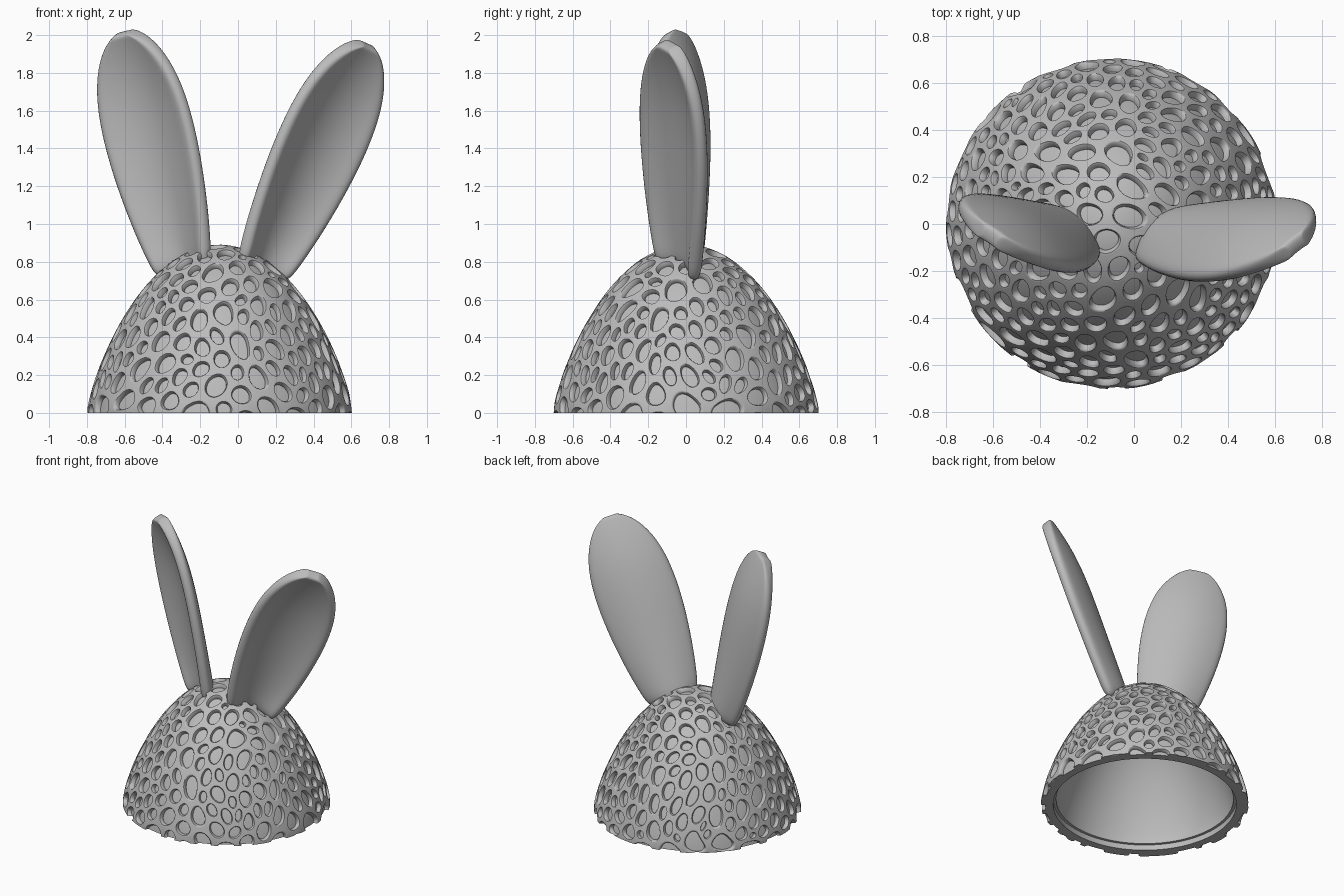
import bpy, bmesh, math, random
from mathutils import Vector

cube = bpy.data.objects.get("Cube")
if cube:
    bpy.data.objects.remove(cube)

random.seed(4)
AXIS_X = -0.095          # the dome sits off centre
R, H, POWER = 0.675, 0.86, 1.3

grey = bpy.data.materials.new("plain grey")
grey.use_nodes = True
COLOUR = (0.5, 0.5, 0.5, 1)
grey.diffuse_color = COLOUR
grey.node_tree.nodes["Principled BSDF"].inputs["Base Color"].default_value = COLOUR


def add_object(name, bm, smooth=True):
    bmesh.ops.recalc_face_normals(bm, faces=bm.faces[:])
    mesh = bpy.data.meshes.new(name)
    bm.to_mesh(mesh)
    bm.free()
    mesh.materials.append(grey)
    for p in mesh.polygons:
        p.use_smooth = smooth
    obj = bpy.data.objects.new(name, mesh)
    bpy.context.collection.objects.link(obj)
    return obj


def smooth_by_angle(obj, degrees):
    bpy.ops.object.select_all(action='DESELECT')
    obj.select_set(True)
    bpy.context.view_layer.objects.active = obj
    bpy.ops.object.shade_smooth_by_angle(angle=math.radians(degrees))


def dome_radius(z, radius=R, height=H):
    return radius * math.sqrt(max(0, 1 - abs(z / height) ** POWER))


def onto_dome(p, lift=1.0):
    """Scale a point from the origin until it lies on the dome surface."""
    for _ in range(8):
        f = (p.x ** 2 + p.y ** 2) / (R * lift) ** 2 + abs(p.z / (H * lift)) ** POWER
        p = p * f ** -0.6
    return p


# Hollow shell: outer wall, rim, stepped lip and inner wall, revolved
def build_shell():
    steps = 28
    heights = [math.sin(i / steps * math.pi / 2) for i in range(steps + 1)]
    outer = [(dome_radius(H * t), H * t) for t in heights]
    inner = [(dome_radius(0.78 * t, 0.6, 0.78), 0.06 + 0.73 * t) for t in heights]
    lip = [(0.6, 0.04), (0.62, 0.04), (0.62, 0)]
    profile = inner[::-1] + lip + outer
    bm = bmesh.new()
    verts = [bm.verts.new((r, 0, z)) for r, z in profile]
    edges = [bm.edges.new(pair) for pair in zip(verts, verts[1:])]
    bmesh.ops.spin(bm, geom=verts + edges, cent=(0, 0, 0), axis=(0, 0, 1),
                   angle=math.tau, steps=96, use_merge=True)
    bmesh.ops.remove_doubles(bm, verts=bm.verts[:], dist=0.0005)
    shell = add_object("dome_shell", bm)
    shell.location.x = AXIS_X
    smooth_by_angle(shell, 40)


# Evenly scattered cell centres, each the farthest of several candidates
def scatter(count):
    points = []
    while len(points) < count:
        best, gap = None, -1
        for _ in range(14):
            z, a = random.uniform(-0.32, H), random.uniform(0, math.tau)
            r = dome_radius(z)
            p = Vector((r * math.cos(a), r * math.sin(a), z))
            d = min(((p - q).length_squared for q in points), default=1)
            if d > gap:
                best, gap = p, d
        points.append(best)
    return points


# Raised net: cells around the scattered points, each with a rounded opening
def build_net():
    hull = bmesh.new()
    for p in scatter(355):
        hull.verts.new(p)
    bmesh.ops.convex_hull(hull, input=hull.verts[:])
    bmesh.ops.triangulate(hull, faces=hull.faces[:])
    hull.normal_update()
    hull.faces.index_update()

    bm = bmesh.new()
    corners = [bm.verts.new(onto_dome(f.calc_center_median(), 1.012)) for f in hull.faces]
    for v in hull.verts:
        if len(v.link_faces) < 3 or v.co.z < -0.25:
            continue
        side = v.normal.orthogonal().normalized()
        up = v.normal.cross(side)

        def turn(f):
            d = f.calc_center_median() - v.co
            return math.atan2(d.dot(up), d.dot(side))

        ring = [corners[f.index] for f in sorted(v.link_faces, key=turn)]
        centre = sum((c.co for c in ring), Vector()) / len(ring)
        hole = [bm.verts.new(onto_dome(centre.lerp(c.co, 0.74), 1.012)) for c in ring]
        for i in range(len(ring)):
            bm.faces.new((ring[i - 1], ring[i], hole[i], hole[i - 1]))
    hull.free()
    bmesh.ops.delete(bm, geom=[v for v in bm.verts if not v.link_faces], context='VERTS')

    net = add_object("raised_net", bm)
    net.modifiers.new("round_openings", 'SUBSURF').levels = 1
    solid = net.modifiers.new("thickness", 'SOLIDIFY')
    solid.thickness, solid.offset = 0.046, 0
    net.modifiers.new("round_strands", 'SUBSURF').levels = 1

    # Apply, then trim level with the rim
    graph = bpy.context.evaluated_depsgraph_get()
    bm = bmesh.new()
    bm.from_mesh(bpy.data.meshes.new_from_object(net.evaluated_get(graph)))
    net.modifiers.clear()
    cut = bmesh.ops.bisect_plane(bm, geom=bm.verts[:] + bm.edges[:] + bm.faces[:],
                                 plane_co=(0, 0, 0), plane_no=(0, 0, -1), clear_outer=True)
    rim = [e for e in cut["geom_cut"] if isinstance(e, bmesh.types.BMEdge)]
    bmesh.ops.triangle_fill(bm, edges=rim, use_beauty=True)
    bm.to_mesh(net.data)
    bm.free()
    net.location.x = AXIS_X
    smooth_by_angle(net, 50)


# Cupped ear: a curved sheet given thickness and rounded
EAR_OUTLINE = [(0, 0.165), (0.1, 0.2), (0.22, 0.235), (0.4, 0.27), (0.58, 0.285),
               (0.74, 0.27), (0.86, 0.222), (0.94, 0.155), (0.98, 0.095), (1, 0.04)]


def build_ear(name, base, tip, facing):
    base, tip = Vector(base), Vector(tip)
    along = (tip - base).normalized()
    front = Vector(facing)
    front = (front - along * front.dot(along)).normalized()
    across = along.cross(front)
    columns = 8
    bm = bmesh.new()
    rows = []
    for t, half in EAR_OUTLINE:
        s = max(0, (t - 0.6) / 0.4)
        row = []
        for i in range(columns + 1):
            u = 2 * i / columns - 1
            cup = 0.085 * (1 - (1 - u * u) * (1 - s * s)) - 0.045
            row.append(bm.verts.new(base.lerp(tip, t) + across * u * half + front * cup))
        rows.append(row)
    for low, high in zip(rows, rows[1:]):
        for i in range(columns):
            bm.faces.new((low[i], low[i + 1], high[i + 1], high[i]))
    ear = add_object(name, bm)
    solid = ear.modifiers.new("thickness", 'SOLIDIFY')
    solid.thickness, solid.offset = 0.075, 0
    rounding = ear.modifiers.new("rounding", 'SUBSURF')
    rounding.levels = rounding.render_levels = 2


build_shell()
build_net()
build_ear("left_ear", (0.12, -0.03, 0.75), (0.67, -0.06, 1.96), (0.62, -0.79, 0))
build_ear("right_ear", (-0.28, -0.02, 0.75), (-0.59, -0.02, 2.02), (-0.55, -0.83, 0))
